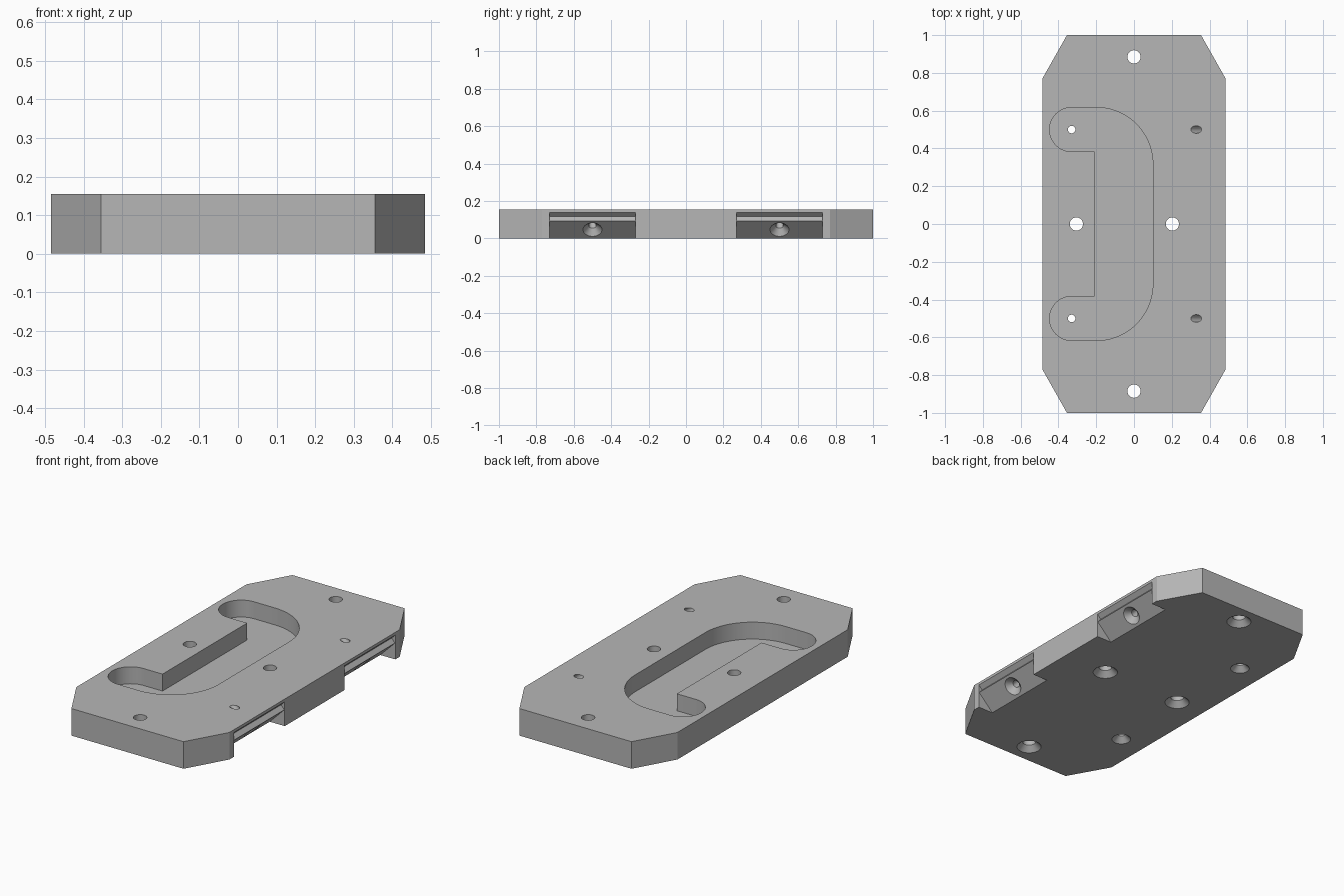
import bpy, bmesh
from math import radians, sin, cos, pi
from mathutils import Matrix, Vector

cube = bpy.data.objects.get("Cube")
if cube:
    bpy.data.objects.remove(cube, do_unlink=True)

HEIGHT = 0.155
POCKET_FLOOR = 0.058

grey = bpy.data.materials.new("machined grey")
grey.use_nodes = True
grey.diffuse_color = (0.47, 0.47, 0.47, 1)
grey.node_tree.nodes["Principled BSDF"].inputs["Base Color"].default_value = (0.47, 0.47, 0.47, 1)


def finish(name, bm):
    bmesh.ops.recalc_face_normals(bm, faces=bm.faces)
    mesh = bpy.data.meshes.new(name)
    bm.to_mesh(mesh)
    bm.free()
    mesh.materials.append(grey)
    obj = bpy.data.objects.new(name, mesh)
    bpy.context.collection.objects.link(obj)
    return obj


def prism(name, points, offset):
    """Extrude a closed outline of 3D points along an offset."""
    bm = bmesh.new()
    face = bm.faces.new([bm.verts.new(p) for p in points])
    result = bmesh.ops.extrude_face_region(bm, geom=[face], use_keep_orig=True)
    verts = [v for v in result["geom"] if isinstance(v, bmesh.types.BMVert)]
    bmesh.ops.translate(bm, verts=verts, vec=offset)
    return finish(name, bm)


def arc(cx, cy, r, start, end, steps):
    angles = [radians(start + (end - start) * i / steps) for i in range(steps + 1)]
    return [(cx + r * cos(a), cy + r * sin(a)) for a in angles]


def countersunk_hole(name, position, axis, r, sink, length=0.22, sides=32):
    """Drill with a 45 degree cone mouth, running along the axis."""
    bm = bmesh.new()
    rings = []
    for depth, radius in ((-0.01, sink + 0.01), (sink - r, r), (length, r)):
        rings.append([bm.verts.new((radius * cos(2 * pi * i / sides),
                                    radius * sin(2 * pi * i / sides), depth))
                      for i in range(sides)])
    for low, high in zip(rings, rings[1:]):
        for i in range(sides):
            j = (i + 1) % sides
            bm.faces.new((low[i], low[j], high[j], high[i]))
    bm.faces.new(rings[0])
    bm.faces.new(rings[-1])
    turn = Vector(axis).to_track_quat('Z', 'Y').to_matrix().to_4x4()
    bm.transform(Matrix.Translation(position) @ turn)
    return finish(name, bm)


# Plate with four chamfered corners
quarter = [(0.485, 0.77), (0.355, 1.0)]
half = quarter + [(-x, y) for x, y in reversed(quarter)]
outline = half + [(x, -y) for x, y in reversed(half)]
plate = prism("mounting_plate", [(x, y, 0) for x, y in outline], (0, 0, HEIGHT))

cutters = []

# Curved pocket in the top: rounded ends, wide outer bends, square inner corners
upper = (arc(-0.2, 0.317, 0.3, 0, 90, 24)
         + arc(-0.33, 0.5, 0.117, 90, 270, 24) + [(-0.21, 0.383)])
pocket = upper + [(x, -y) for x, y in reversed(upper)]
cutters.append(prism("pocket_cutter", [(x, y, POCKET_FLOOR) for x, y in pocket], (0, 0, 0.2)))

# Side notches: sloping seat below a shallow V groove, each with a tilted hole
notch = [(0.38, -0.01), (0.483, 0.093), (0.462, 0.116), (0.486, 0.14), (0.52, 0.14), (0.52, -0.01)]
for side in (-1, 1):
    cutters.append(prism("notch_cutter", [(x, side * 0.5 - 0.23, z) for x, z in notch], (0, 0.46, 0)))
    cutters.append(countersunk_hole("tilted_hole_cutter", (0.437, side * 0.5, 0.047),
                                    (-1, 0, 1), 0.02, 0.051))
    # Small holes through the pocket ends
    cutters.append(countersunk_hole("small_hole_cutter", (-0.33, side * 0.5, 0),
                                    (0, 0, 1), 0.02, 0.051))

# Large mounting holes, countersunk from below
for x, y in ((0, 0.885), (0, -0.885), (-0.305, 0), (0.203, 0)):
    cutters.append(countersunk_hole("large_hole_cutter", (x, y, 0), (0, 0, 1), 0.035, 0.066))

# Cut everything out of the plate
bpy.ops.object.select_all(action='DESELECT')
bpy.context.view_layer.objects.active = plate
plate.select_set(True)
for cutter in cutters:
    cutter.hide_render = True
    mod = plate.modifiers.new("cut", 'BOOLEAN')
    mod.operation = 'DIFFERENCE'
    mod.solver = 'EXACT'
    mod.object = cutter
    bpy.ops.object.modifier_apply(modifier=mod.name)
    bpy.data.objects.remove(cutter, do_unlink=True)

bpy.ops.object.shade_smooth_by_angle(angle=radians(25))
